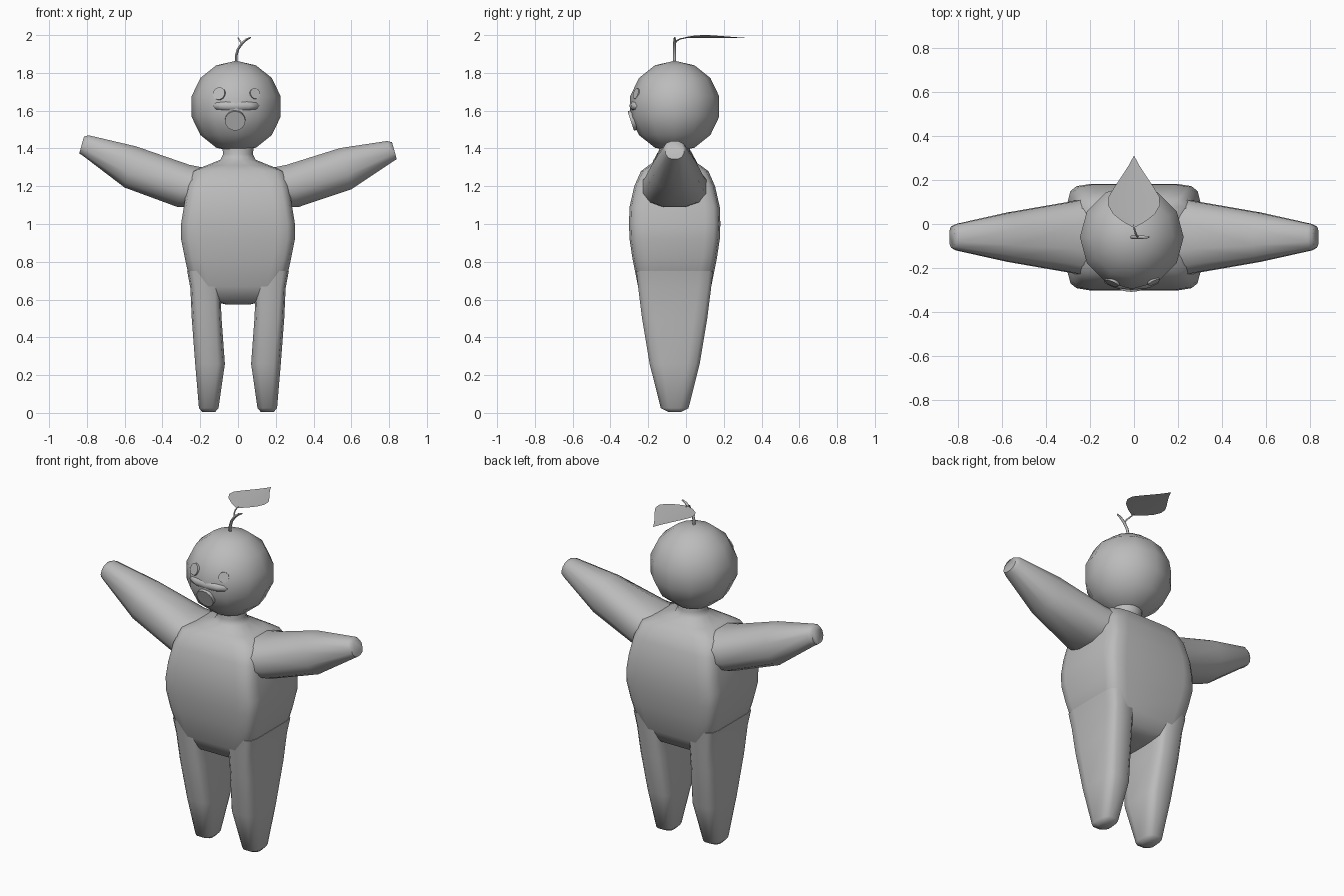
import bpy, bmesh, math
from mathutils import Vector

if "Cube" in bpy.data.objects:
    bpy.data.objects.remove(bpy.data.objects["Cube"])

grey = bpy.data.materials.new("soft grey")
grey.diffuse_color = (0.5, 0.5, 0.5, 1)
grey.use_nodes = True
grey.node_tree.nodes["Principled BSDF"].inputs["Base Color"].default_value = grey.diffuse_color
CY = -0.06  # depth centre of the body


def finish(bm, name, angle=60):
    bmesh.ops.recalc_face_normals(bm, faces=bm.faces)
    mesh = bpy.data.meshes.new(name)
    bm.to_mesh(mesh)
    bm.free()
    mesh.materials.append(grey)
    ob = bpy.data.objects.new(name, mesh)
    bpy.context.collection.objects.link(ob)
    bpy.ops.object.select_all(action='DESELECT')
    ob.select_set(True)
    bpy.context.view_layer.objects.active = ob
    bpy.ops.object.shade_smooth_by_angle(angle=math.radians(angle))
    return ob


def power(c, n):
    return math.copysign(abs(c) ** (2 / n), c)


def loft(name, rings, sides=12, angle=60):
    """Skin over rings: (centre, u half-axis, v half-axis, squareness)."""
    bm = bmesh.new()
    loops = []
    for centre, u, v, n in rings:
        loop = []
        for i in range(sides):
            a = 2 * math.pi * (i + 0.5) / sides
            p = Vector(centre) + Vector(u) * power(math.cos(a), n) + Vector(v) * power(math.sin(a), n)
            loop.append(bm.verts.new(p))
        loops.append(loop)
    for a, b in zip(loops, loops[1:]):
        for i in range(sides):
            j = (i + 1) % sides
            bm.faces.new((a[i], a[j], b[j], b[i]))
    bm.faces.new(loops[0])
    bm.faces.new(loops[-1])
    return finish(bm, name, angle)


def level(x, z, rx, ry, n):
    return ((x, CY, z), (rx, 0, 0), (0, ry, 0), n)


# Torso and neck: z, half width, half depth, squareness
loft("torso", [level(0, *r) for r in (
    (0.575, 0.07, 0.10, 3), (0.60, 0.17, 0.165, 5), (0.67, 0.25, 0.195, 7),
    (0.82, 0.283, 0.225, 8), (0.92, 0.303, 0.24, 8), (1.00, 0.303, 0.243, 8),
    (1.09, 0.288, 0.24, 8), (1.20, 0.272, 0.215, 7), (1.28, 0.25, 0.18, 5),
    (1.31, 0.17, 0.14, 3), (1.34, 0.095, 0.095, 2), (1.37, 0.08, 0.08, 2),
    (1.44, 0.09, 0.09, 2))], 16)

for side, label in ((-1, "left"), (1, "right")):
    # Legs: centre x, z, half width, half depth, squareness
    loft(label + "_leg", [level(side * r[0], *r[1:]) for r in (
        (0.155, 0.005, 0.035, 0.035, 2.5), (0.155, 0.025, 0.053, 0.075, 3),
        (0.148, 0.26, 0.080, 0.135, 4), (0.166, 0.50, 0.080, 0.175, 5),
        (0.173, 0.66, 0.080, 0.195, 6), (0.18, 0.75, 0.09, 0.205, 6))])
    # Arms: centre x, z, half height, half depth
    lift = 0.03 if side < 0 else 0
    rings = []
    for x, z, h, d, s in ((0.18, 1.19, 0.105, 0.19, 0), (0.29, 1.202, 0.115, 0.165, 0),
                          (0.57, 1.293, 0.112, 0.115, 0.3), (0.805, 1.385, 0.056, 0.062, 1),
                          (0.828, 1.388, 0.046, 0.05, 1)):
        tilt = 0.28
        rings.append(((side * x, CY, z + lift * s), (0, d, 0),
                      (-side * h * tilt, 0, h), 2.4))
    loft(label + "_arm", rings)

# Head: low-poly ball with a flat band at the equator
HC = Vector((-0.01, CY, 1.622))
bm = bmesh.new()
bmesh.ops.create_uvsphere(bm, u_segments=12, v_segments=7, radius=0.242)
bmesh.ops.translate(bm, vec=HC, verts=bm.verts)
finish(bm, "head")


def disc(name, x, z, radius, out):
    """Short round plug seated on the front of the head."""
    dx, dz = x - HC.x, z - HC.z
    normal = Vector((dx, -math.sqrt(0.236 ** 2 - dx * dx - dz * dz), dz)).normalized()
    bm = bmesh.new()
    bmesh.ops.create_cone(bm, cap_ends=True, segments=16, radius1=radius, radius2=radius, depth=0.05)
    rot = normal.to_track_quat('Z', 'Y').to_matrix().to_4x4()
    bmesh.ops.transform(bm, matrix=rot, verts=bm.verts)
    bmesh.ops.translate(bm, vec=HC + normal * (out - 0.025), verts=bm.verts)
    finish(bm, name, 30)


disc("left_eye", -0.10, 1.69, 0.034, 0.240)
disc("right_eye", 0.09, 1.69, 0.029, 0.240)
disc("mouth", -0.015, 1.548, 0.054, 0.244)

# Nose ridge and cheeks: a low, wide lump between the eyes and mouth
bm = bmesh.new()
bmesh.ops.create_uvsphere(bm, u_segments=10, v_segments=6, radius=1)
for v in bm.verts:
    v.co = Vector((v.co.x * 0.13, v.co.y * 0.045, v.co.z * 0.035)) + Vector((-0.01, -0.255, 1.625))
finish(bm, "nose_ridge")


def tube(name, path):
    """Thin upright tube along (x, y, z, radius) points."""
    pts = [Vector(p[:3]) for p in path]
    rings = []
    for i, p in enumerate(pts):
        t = (pts[min(i + 1, len(pts) - 1)] - pts[max(i - 1, 0)]).normalized()
        u = t.cross(Vector((0, 1, 0.01))).normalized()
        r = path[i][3]
        rings.append((p, u * r, t.cross(u) * r, 2))
    loft(name, rings, 6)


# Stem with a short stub, and the stalk that carries the leaf
tube("stem", [(-0.01, CY, 1.84, 0.008), (-0.01, CY, 1.89, 0.008), (0.0, CY, 1.925, 0.008),
              (0.02, CY, 1.955, 0.008), (0.045, CY, 1.977, 0.007), (0.068, CY, 1.988, 0.004)])
tube("leaf_stalk", [(0.02, CY, 1.955, 0.005), (0.01, -0.05, 1.97, 0.005),
                    (0.003, -0.03, 1.98, 0.004), (0.0, 0.0, 1.986, 0.003)])

# Leaf: thin pointed blade with a shallow fold along the middle
bm = bmesh.new()
rows = []
for y, w in ((-0.015, 0.004), (0.01, 0.05), (0.045, 0.095), (0.085, 0.118), (0.125, 0.115),
             (0.17, 0.088), (0.22, 0.054), (0.27, 0.022), (0.31, 0.001)):
    rows.append([bm.verts.new((s * w, y, 1.986 + 0.014 * abs(s) * w / 0.118)) for s in (-1, 0, 1)])
for a, b in zip(rows, rows[1:]):
    for i in (0, 1):
        bm.faces.new((a[i], a[i + 1], b[i + 1], b[i]))
finish(bm, "leaf")
